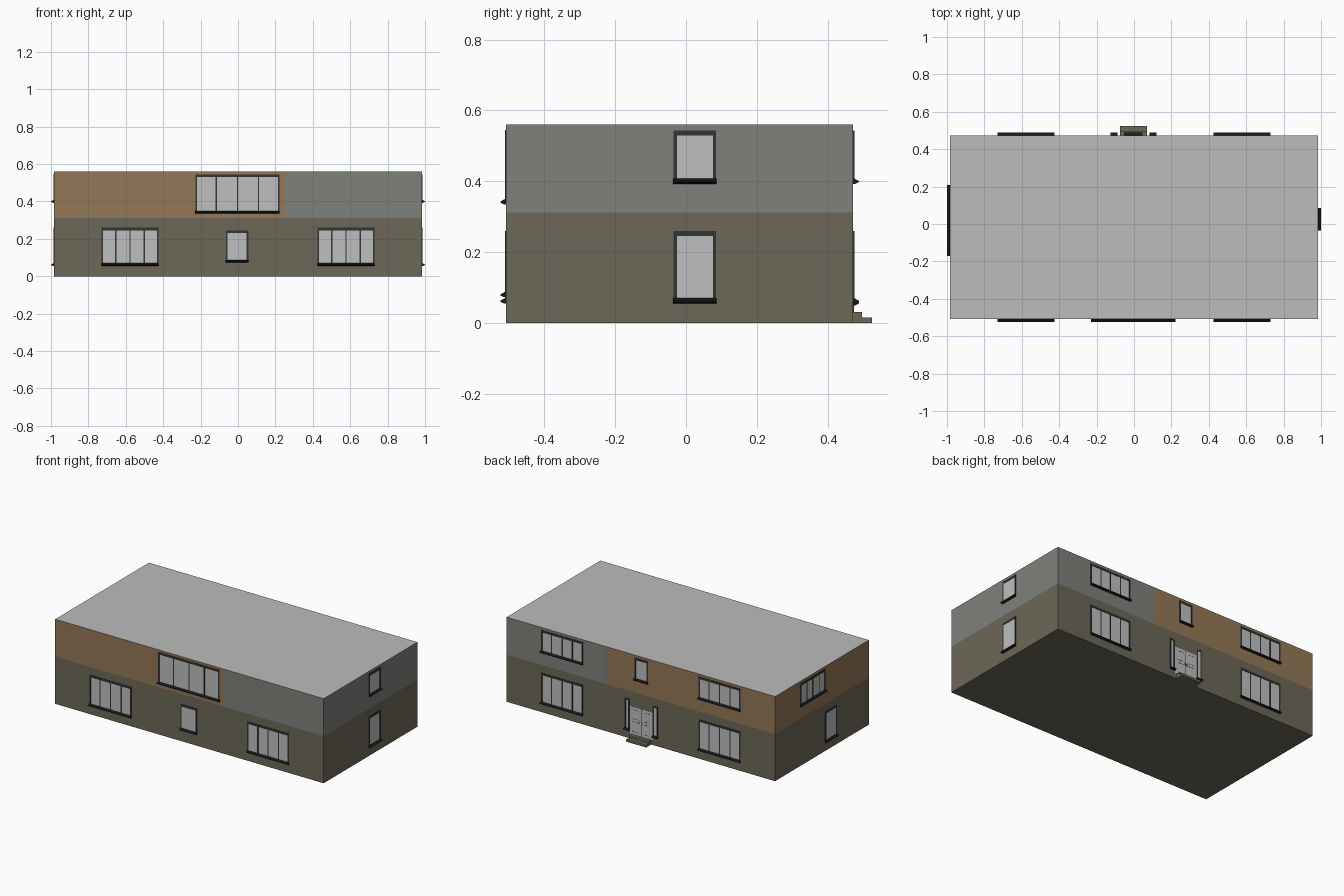
import bpy, bmesh
from mathutils import Vector

if "Cube" in bpy.data.objects:
    bpy.data.objects.remove(bpy.data.objects["Cube"])

X, YF, YB, H, SPLIT, SEAM = 0.983, -0.508, 0.472, 0.56, 0.312, 0.25


def material(name, r, g, b):
    m = bpy.data.materials.new(name)
    lin = [((c / 255 + 0.055) / 1.055) ** 2.4 for c in (r, g, b)]
    m.diffuse_color = (*lin, 1)
    m.use_nodes = True
    m.node_tree.nodes["Principled BSDF"].inputs["Base Color"].default_value = m.diffuse_color
    return m


OLIVE = material("olive brick", 108, 104, 88)
BROWN = material("brown cladding", 148, 120, 87)
GREY = material("grey cladding", 126, 130, 123)
ROOF = material("roof grey", 188, 188, 188)
GLASS = material("pale glass", 190, 191, 191)
DARK = material("dark frame", 50, 52, 53)
SILL = material("black sill", 24, 25, 26)


def finish(name, bm, mats):
    bmesh.ops.recalc_face_normals(bm, faces=bm.faces[:])
    me = bpy.data.meshes.new(name)
    bm.to_mesh(me)
    bm.free()
    for m in mats:
        me.materials.append(m)
    ob = bpy.data.objects.new(name, me)
    bpy.context.collection.objects.link(ob)
    return ob


def add_prism(bm, place, profile, u0, u1, mat):
    # extrude a (depth, height) profile along the wall
    a = [bm.verts.new(place(u0, n, z)) for n, z in profile]
    b = [bm.verts.new(place(u1, n, z)) for n, z in profile]
    k = len(profile)
    faces = [bm.faces.new(a), bm.faces.new(b[::-1])]
    for i in range(k):
        j = (i + 1) % k
        faces.append(bm.faces.new((a[i], a[j], b[j], b[i])))
    for f in faces:
        f.material_index = mat


def add_box(bm, place, u0, u1, z0, z1, depth, mat, back=-0.004):
    add_prism(bm, place, [(back, z0), (depth, z0), (depth, z1), (back, z1)], u0, u1, mat)


# wall coordinates: u runs along the wall, n points outward
WALLS = {
    "front": lambda u, n, z: Vector((u, YF - n, z)),
    "back": lambda u, n, z: Vector((u, YB + n, z)),
    "right": lambda u, n, z: Vector((X + n, u, z)),
    "left": lambda u, n, z: Vector((-X - n, u, z)),
}

# main block: cut at the storey line and cladding seam, coloured by position
bm = bmesh.new()
add_prism(bm, lambda u, n, z: Vector((u, n, z)),
          [(YF, 0), (YB, 0), (YB, H), (YF, H)], -X, X, 0)
for co, no in (((0, 0, SPLIT), (0, 0, 1)), ((SEAM, 0, 0), (1, 0, 0))):
    bmesh.ops.bisect_plane(bm, geom=bm.verts[:] + bm.edges[:] + bm.faces[:],
                           plane_co=co, plane_no=no)
bm.normal_update()
for f in bm.faces:
    c = f.calc_center_median()
    if c.z > H - 0.001:
        f.material_index = 3
    elif c.z > SPLIT:
        f.material_index = 1 if c.x < SEAM else 2
    else:
        f.material_index = 0
finish("building_walls", bm, [OLIVE, BROWN, GREY, ROOF])


def window(wall, name, u0, u1, z0, z1, panes=1, side=0.009, top=0.014):
    p = WALLS[wall]
    bm = bmesh.new()
    add_box(bm, p, u0 + 0.001, u1 - 0.001, z0, z1 - 0.001, 0.001, 0)
    # surround
    add_box(bm, p, u0, u0 + side, z0, z1, 0.003, 1)
    add_box(bm, p, u1 - side, u1, z0, z1, 0.003, 1)
    add_box(bm, p, u0 + side, u1 - side, z1 - top, z1, 0.003, 1)
    # mullions
    for i in range(1, panes):
        u = u0 + (u1 - u0) * i / panes
        add_box(bm, p, u - 0.0035, u + 0.0035, z0, z1 - top, 0.0025, 1)
    # sloping sill
    add_prism(bm, p, [(-0.004, z0), (0.006, z0), (0.016, z0 + 0.005),
                      (0.016, z0 + 0.008), (0.003, z0 + 0.015), (-0.004, z0 + 0.015)],
              u0 - 0.001, u1 + 0.001, 2)
    finish(f"{wall}_{name}_window", bm, [GLASS, DARK, SILL])


# wide windows repeated on both ends of front and back
for s, label in ((-1, "west"), (1, "east")):
    u0, u1 = sorted((s * 0.425, s * 0.73))
    window("front", "lower_" + label, u0, u1, 0.055, 0.26, 4)
    window("back", "lower_" + label, u0, u1, 0.055, 0.26, 4)
    window("back", "upper_" + label, u0, u1, 0.393, 0.543, 4)
window("front", "upper_middle", -0.228, 0.222, 0.335, 0.545, 4)
window("front", "lower_middle", -0.065, 0.055, 0.073, 0.245)
window("back", "upper_middle", -0.053, 0.045, 0.393, 0.543)
window("right", "lower", -0.035, 0.085, 0.055, 0.26)
window("right", "upper", -0.035, 0.085, 0.393, 0.543)
window("left", "lower", -0.17, -0.052, 0.055, 0.26)
window("left", "upper", -0.053, 0.208, 0.393, 0.543, 4)

# entrance: sidelights, double door with panel lines and handles
C = -0.003
for s, label in ((-1, "west"), (1, "east")):
    u0, u1 = sorted((C + s * 0.086, C + s * 0.121))
    window("back", "sidelight_" + label, u0, u1, 0.05, 0.26, 1, 0.008, 0.01)
bm = bmesh.new()
p = WALLS["back"]
add_box(bm, p, C - 0.082, C + 0.082, 0.03, 0.215, 0.001, 0)
add_box(bm, p, C - 0.002, C + 0.002, 0.03, 0.215, 0.002, 1)
for s in (-1, 1):
    for z0, z1 in ((0.05, 0.115), (0.135, 0.195)):
        u0, u1 = sorted((C + s * 0.02, C + s * 0.066))
        add_box(bm, p, u0, u1, z0, z0 + 0.0015, 0.002, 1)
        add_box(bm, p, u0, u1, z1, z1 + 0.0015, 0.002, 1)
    u = C + s * 0.009
    add_box(bm, p, u - 0.002, u + 0.002, 0.112, 0.13, 0.004, 1)
finish("entrance_door", bm, [GLASS, DARK])

# entrance steps: one stair profile
bm = bmesh.new()
add_prism(bm, p, [(-0.004, 0), (0.053, 0), (0.053, 0.016), (0.025, 0.016),
                  (0.025, 0.031), (-0.004, 0.031)], C - 0.073, C + 0.073, 0)
finish("entrance_steps", bm, [OLIVE])
